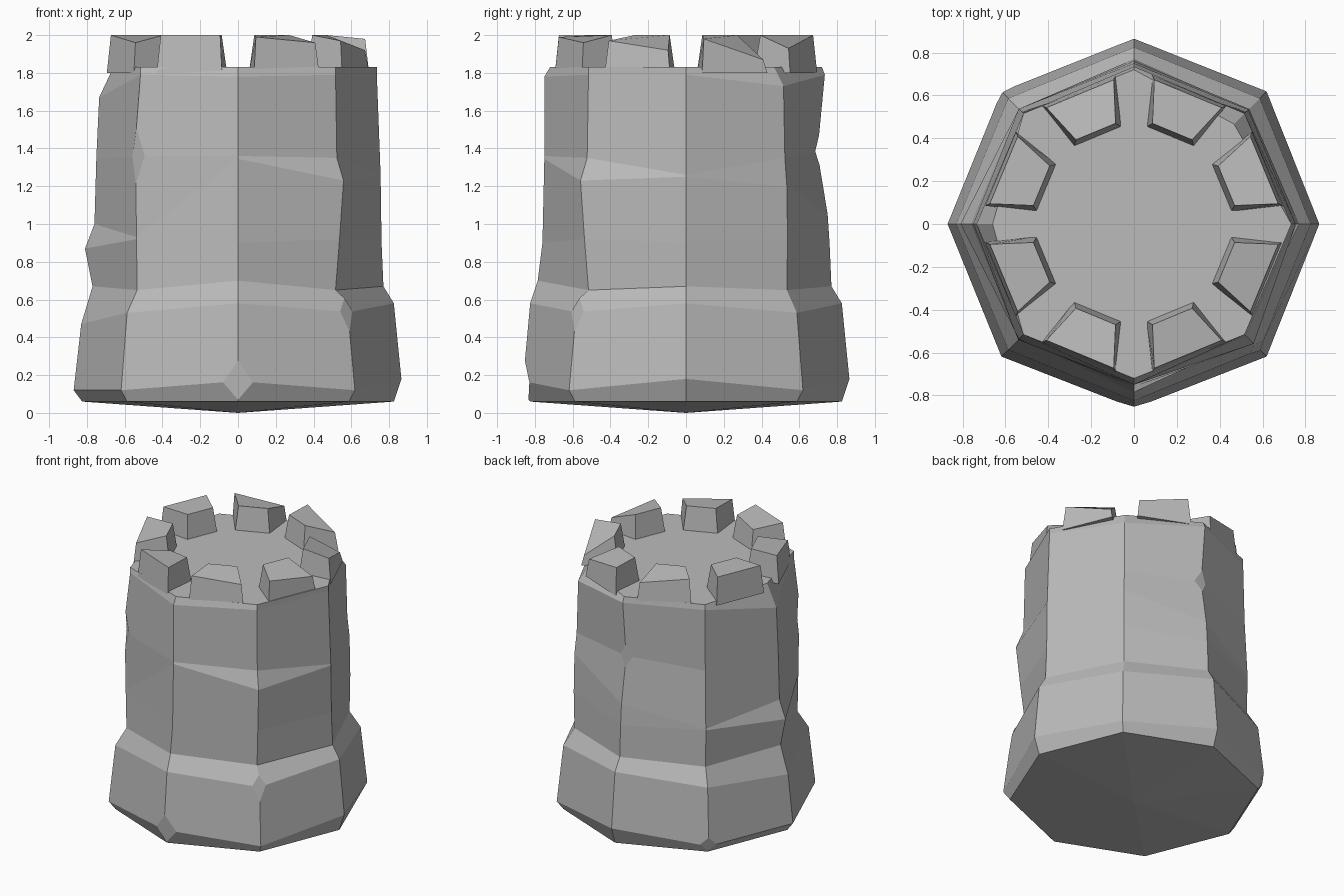
import bpy, bmesh
from math import radians, sin, cos
from mathutils import Vector

old = bpy.data.objects.get("Cube")
if old:
    bpy.data.objects.remove(old, do_unlink=True)

# One stone colour for the whole tower
stone = bpy.data.materials.new("grey_stone")
stone.use_nodes = True
GREY = (0.5, 0.5, 0.5, 1)
stone.diffuse_color = GREY
bsdf = next(n for n in stone.node_tree.nodes if n.type == 'BSDF_PRINCIPLED')
bsdf.inputs["Base Color"].default_value = GREY
bsdf.inputs["Roughness"].default_value = 0.9


def finish(bm, name):
    bmesh.ops.recalc_face_normals(bm, faces=bm.faces)
    mesh = bpy.data.meshes.new(name)
    bm.to_mesh(mesh)
    bm.free()
    mesh.materials.append(stone)
    obj = bpy.data.objects.new(name, mesh)
    bpy.context.collection.objects.link(obj)
    return obj


def polar(radius, degrees, z):
    a = radians(degrees)
    return Vector((radius * cos(a), radius * sin(a), z))


# Wall profile (radius, height), for the straight and the diagonal corners
SIDES = 8
straight = [(.825, .06), (.865, .18), (.825, .58), (.77, .67), (.76, .9),
            (.755, 1.2), (.75, 1.35), (.735, 1.79), (.72, 1.83)]
diagonal = [(.83, .06), (.875, .12), (.83, .53), (.755, .65), (.76, .92),
            (.755, 1.2), (.74, 1.35), (.73, 1.79), (.73, 1.83)]

# Worn spots: (corner, level) -> (radius, height)
worn = {
    (0, 5): (.755, 1.25), (0, 6): (.755, 1.26), (0, 8): (.735, 1.83),
    (1, 7): (.73, 1.73), (1, 8): (.66, 1.83),
    (2, 5): (.75, 1.05), (2, 6): (.70, 1.39),
    (3, 5): (.76, .93),
    (4, 1): (.87, .12), (4, 2): (.83, .47), (4, 4): (.81, .87),
    (4, 5): (.76, 1.0), (4, 7): (.735, 1.67), (4, 8): (.66, 1.83),
    (5, 5): (.76, .93), (5, 6): (.765, 1.36),
    (6, 1): (.86, .17), (6, 3): (.785, .7), (6, 5): (.75, 1.345),
    (6, 6): (.75, 1.36), (6, 7): (.75, 1.78),
    (7, 3): (.73, .65), (7, 5): (.79, 1.23),
}

# Tower wall with flat floor and shallow pointed underside
bm = bmesh.new()
rings = []
for level in range(len(straight)):
    ring = []
    for k in range(SIDES):
        profile = diagonal if k % 2 else straight
        r, z = worn.get((k, level), profile[level])
        ring.append(bm.verts.new(polar(r, 45 * k, z)))
    rings.append(ring)
for low, high in zip(rings, rings[1:]):
    for k in range(SIDES):
        n = (k + 1) % SIDES
        bm.faces.new((low[k], low[n], high[n], high[k]))
bm.faces.new(rings[-1])
foot = bm.verts.new((0, 0, 0))
for k in range(SIDES):
    bm.faces.new((rings[0][(k + 1) % SIDES], rings[0][k], foot))

# Diamond chips on corners: (corner, level, width, vertical stretch)
chips = [(6, 1, .085, 1.25), (3, 1, .06, 1), (7, 2, .05, 2),
         (5, 6, .05, 3), (2, 6, .05, 1.6)]
targets = [(rings[level][k], width, stretch) for k, level, width, stretch in chips]
for vert, width, stretch in targets:
    centre = vert.co.z
    made = bmesh.ops.bevel(bm, geom=[vert], offset=width, offset_type='OFFSET',
                           segments=1, profile=0.5, affect='VERTICES')
    for v in made["verts"]:
        v.co.z = centre + (v.co.z - centre) * stretch
finish(bm, "tower_wall")

# Lowered top corners of the battlements: (block, side, outer) -> drop
drops = {
    (0, 1, True): .13, (0, -1, True): .02, (1, -1, True): .07,
    (2, -1, True): .06, (4, 1, True): .04, (5, -1, False): .03,
    (6, 1, True): .04, (6, -1, True): .01,
    (7, 1, True): .08, (7, -1, True): .03,
}
corners = [(-1, True), (1, True), (1, False), (-1, False)]

# Battlement blocks, tapered inwards and upwards, one on each wall face
for i in range(SIDES):
    angle = 22.5 + 45 * i
    out = polar(1, angle, 0)
    along = polar(1, angle + 90, 0)
    bm = bmesh.new()
    bottom, top = [], []
    for side, outer in corners:
        depth, half = (.674, .187) if outer else (.44, .12)
        bottom.append(bm.verts.new(out * depth + along * side * half + Vector((0, 0, 1.8))))
        depth, half = (.658, .17) if outer else (.467, .1)
        z = 2 - drops.get((i, side, outer), 0)
        top.append(bm.verts.new(out * depth + along * side * half + Vector((0, 0, z))))
    bm.faces.new(bottom)
    bm.faces.new(top)
    for k in range(4):
        n = (k + 1) % 4
        bm.faces.new((bottom[k], bottom[n], top[n], top[k]))
    finish(bm, f"battlement_{i + 1}")
